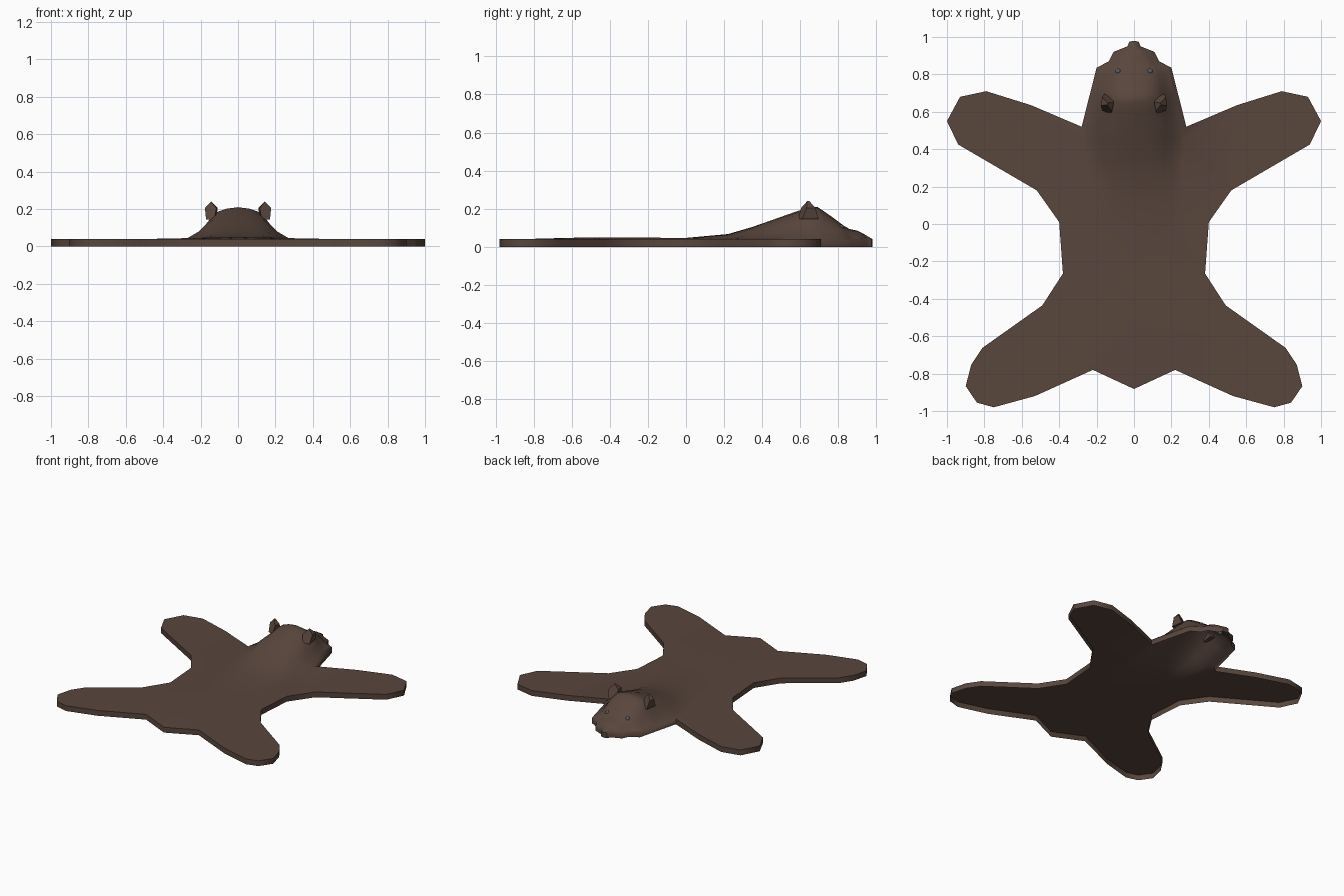
import bpy, bmesh, math
from mathutils import Vector
from mathutils.geometry import delaunay_2d_cdt

if "Cube" in bpy.data.objects:
    bpy.data.objects.remove(bpy.data.objects["Cube"])

# Right half of the pelt outline, nose to tail
HALF = [(0, .98), (.025, .975), (.035, .95), (.11, .92), (.135, .87), (.2, .835), (.28, .52),
        (.55, .635), (.79, .71), (.93, .68), (1, .55), (.94, .425), (.52, .18), (.4, .01),
        (.38, -.265), (.49, -.435), (.81, -.662), (.87, -.752), (.9, -.867), (.84, -.955),
        (.75, -.98), (.53, -.92), (.22, -.78), (0, -.882)]
# Head: width along y, height along y, arch across
WIDTH = [(0, .26), (.35, .26), (.52, .28), (.835, .2), (.87, .135), (.92, .11), (.95, .035),
         (.975, .025), (.98, .02)]
RIDGE = [(-.9, 0), (-.5, .01), (0, .007), (.22, .027), (.35, .065), (.6, .153), (.65, .17),
         (.69, .17), (.76, .122), (.83, .07), (.86, .053), (.9, .045), (.95, .02), (.98, .003)]
ARCH = [(0, 1), (.25, .95), (.45, .85), (.62, .6), (.75, .32), (.9, .12), (1, 0)]
RIM = .04


def lerp(table, v):
    if v <= table[0][0]:
        return table[0][1]
    for (a, p), (b, q) in zip(table, table[1:]):
        if v <= b:
            return p + (q - p) * (v - a) / (b - a)
    return table[-1][1]


def material(name, col):
    m = bpy.data.materials.new(name)
    m.diffuse_color = (*col, 1)
    m.use_nodes = True
    m.node_tree.nodes["Principled BSDF"].inputs["Base Color"].default_value = m.diffuse_color
    return m


def make(name, bm, mat, smooth=None):
    me = bpy.data.meshes.new(name)
    bm.to_mesh(me)
    bm.free()
    ob = bpy.data.objects.new(name, me)
    bpy.context.collection.objects.link(ob)
    me.materials.append(mat)
    if smooth:
        bpy.ops.object.select_all(action='DESELECT')
        ob.select_set(True)
        bpy.context.view_layer.objects.active = ob
        bpy.ops.object.shade_smooth_by_angle(angle=math.radians(smooth))
    return ob


fur = material("brown_fur", (.098, .061, .046))
glass = material("eye_glass", (.09, .10, .11))

# Pelt: open shell, triangulated outline plus rows of head points
outline = HALF + [(-x, y) for x, y in HALF[-2:0:-1]]
n = len(outline)
pts = [Vector(p) for p in outline]
for y in (0, .12, .22, .35, .45, .52, .6, .65, .69, .725, .76, .8, .83, .86, .9, .93):
    for t, _ in ARCH:
        if t == 1 and y > .5:
            continue
        for s in ((1, -1) if t else (1,)):
            pts.append(Vector((s * t * lerp(WIDTH, y), y)))
pts += [Vector((0, y)) for y in (-.25, -.5, -.7)]
res = delaunay_2d_cdt(pts, [(i, (i + 1) % n) for i in range(n)], [], 1, 1e-5)

bm = bmesh.new()
top = []
for v, orig in zip(res[0], res[3]):
    f = lerp(ARCH, abs(v.x) / lerp(WIDTH, v.y))
    if any(i < n for i in orig):
        f = 0
    top.append(bm.verts.new((v.x, v.y, RIM + lerp(RIDGE, v.y) * f)))
for f in res[2]:
    face = bm.faces.new([top[i] for i in f])
    face.normal_update()
    if face.normal.z < 0:
        face.normal_flip()

# Skirt wall round the edge, no underside
loops = [e.link_loops[0] for e in bm.edges if e.is_boundary]
pairs = [(l.vert, l.link_loop_next.vert) for l in loops]
low = {a: bm.verts.new((a.co.x, a.co.y, 0)) for a, b in pairs}
for a, b in pairs:
    bm.faces.new((b, a, low[a], low[b]))
make("bear_pelt", bm, fur, 55)

# Ears: five-sided wedges, thick at the base and thin at the tip
EAR = [(-.024, 0, .048), (.024, 0, .048), (.034, .06, .025), (0, .095, .006), (-.034, .06, .025)]
for s, side in ((1, "right"), (-1, "left")):
    bm = bmesh.new()
    ang = s * math.radians(25)
    rings = []
    for k in (1, -1):
        ring = []
        for x, z, d in EAR:
            y = k * d
            ring.append(bm.verts.new((s * .143 + x * math.cos(ang) - y * math.sin(ang) * .3,
                                      .642 + x * math.sin(ang) + y * math.cos(ang), .145 + z)))
        rings.append(ring)
        bm.faces.new(ring)
    for i in range(5):
        j = (i + 1) % 5
        bm.faces.new((rings[0][i], rings[0][j], rings[1][j], rings[1][i]))
    bmesh.ops.recalc_face_normals(bm, faces=bm.faces)
    make(side + "_ear", bm, fur)

# Eyes: small beads set into the face
for s, side in ((1, "right"), (-1, "left")):
    bm = bmesh.new()
    bmesh.ops.create_icosphere(bm, subdivisions=2, radius=.016)
    x, y = .085, .815
    z = RIM + lerp(RIDGE, y) * lerp(ARCH, x / lerp(WIDTH, y))
    bmesh.ops.translate(bm, verts=bm.verts, vec=(s * x, y, z - .009))
    make(side + "_eye", bm, glass, 60)
